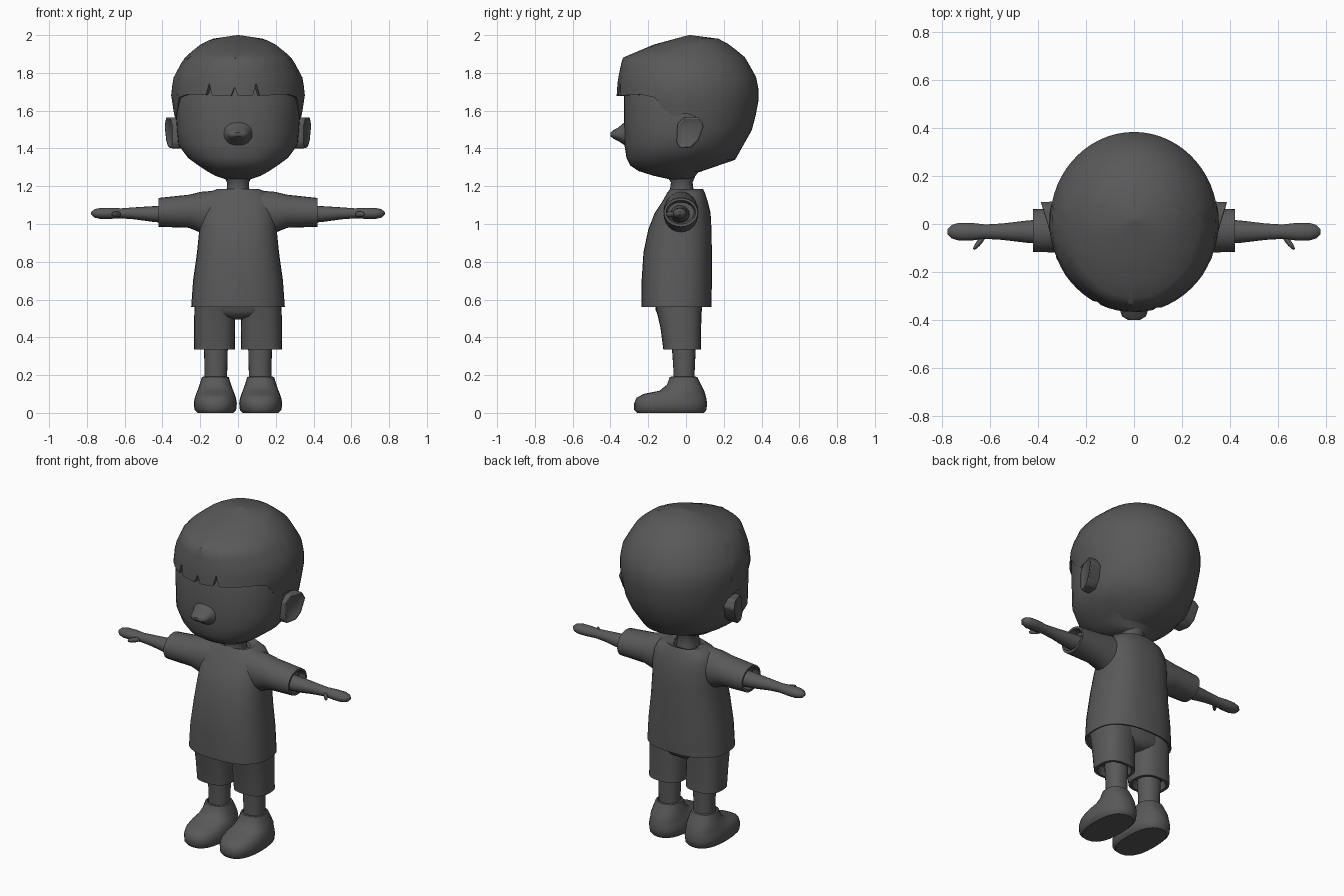
import bpy
import bmesh
from math import sin, cos, pi, radians, copysign

default_cube = bpy.data.objects.get("Cube")
if default_cube:
    bpy.data.objects.remove(default_cube, do_unlink=True)

# One plain material for the whole figure
GREY = (0.1, 0.1, 0.1, 1)
clay = bpy.data.materials.new("dark grey")
clay.use_nodes = True
clay.diffuse_color = GREY
shader = next(n for n in clay.node_tree.nodes if n.type == 'BSDF_PRINCIPLED')
shader.inputs["Base Color"].default_value = GREY


def finish(bm, name, sharp_angle=45):
    """Turn a bmesh into a smooth-shaded object that keeps its sharp edges."""
    bmesh.ops.recalc_face_normals(bm, faces=bm.faces)
    mesh = bpy.data.meshes.new(name)
    bm.to_mesh(mesh)
    bm.free()
    mesh.materials.append(clay)
    mesh.shade_smooth()
    mesh.set_sharp_from_angle(angle=radians(sharp_angle))
    obj = bpy.data.objects.new(name, mesh)
    bpy.context.scene.collection.objects.link(obj)
    return obj


def bridge(bm, lower, upper):
    """Join two closed rings of vertices with quads."""
    count = len(lower)
    for i in range(count):
        j = (i + 1) % count
        bm.faces.new((lower[i], lower[j], upper[j], upper[i]))


def rounded(value, power):
    return copysign(abs(value) ** (2 / power), value)


def loft(name, sections, axis='z', center=0, side=1, power=2.2, segments=24):
    """Skin rings along an axis; a section is (position, half width, low, high)."""
    bm = bmesh.new()
    rings = []
    for position, half, low, high in sections:
        ring = []
        for i in range(segments):
            angle = 2 * pi * i / segments
            u = center + half * rounded(cos(angle), power)
            v = (low + high) / 2 + (high - low) / 2 * rounded(sin(angle), power)
            x, y, z = {'x': (position, u, v),
                       'y': (u, position, v),
                       'z': (u, v, position)}[axis]
            ring.append(bm.verts.new((x * side, y, z)))
        rings.append(ring)
    for lower, upper in zip(rings, rings[1:]):
        bridge(bm, lower, upper)
    bm.faces.new(rings[0])
    bm.faces.new(rings[-1])
    return finish(bm, name)


def sample(table, key):
    """Linear interpolation of table rows by their first entry."""
    for first, second in zip(table, table[1:]):
        if key <= second[0]:
            t = max(0, (key - first[0]) / (second[0] - first[0]))
            return [a + (b - a) * t for a, b in zip(first[1:], second[1:])]
    return list(table[-1][1:])


# Head, nose and neck
loft("head", [(1.235, .06, -.08, .03), (1.255, .12, -.17, .05),
              (1.28, .165, -.25, .07), (1.31, .21, -.295, .12),
              (1.35, .265, -.315, .2), (1.42, .316, -.326, .26),
              (1.5, .325, -.328, .3), (1.68, .335, -.328, .34),
              (1.8, .3, -.29, .31)], power=2.3, segments=40)
loft("nose", [(-.3, .09, 1.4, 1.56), (-.33, .07, 1.42, 1.535),
              (-.36, .058, 1.44, 1.51), (-.385, .05, 1.452, 1.497),
              (-.4, .025, 1.465, 1.484)], axis='y')
loft("neck", [(1.1, .07, -.1, .05), (1.18, .06, -.085, .04),
              (1.22, .058, -.08, .035), (1.28, .09, -.12, .06)])

# Hair cap: outline by height, and hairline height by angle from the front
HAIR = [(1.34, .25, -.33, .26), (1.42, .31, -.33, .305),
        (1.5, .327, -.335, .35), (1.58, .338, -.345, .37),
        (1.68, .354, -.368, .389), (1.77, .344, -.36, .375),
        (1.88, .285, -.336, .315), (1.95, .2, -.17, .23),
        (1.98, .14, -.06, .177), (2, .005, .015, .025)]
HAIRLINE = [(0, 1.677), (50, 1.685), (62, 1.67), (69, 1.61), (76, 1.57),
            (88, 1.585), (96, 1.57), (98, 1.5), (101, 1.34), (180, 1.34)]
NOTCHES = {-26: 1.745, -3: 1.725, 16: 1.745}


def hairline(degrees):
    for middle, peak in NOTCHES.items():
        if degrees == middle:
            return peak
    return sample(HAIRLINE, abs(degrees))[0]


def hair_point(degrees, z):
    half, front, back = sample(HAIR, z)
    angle = radians(degrees)
    return (half * sin(angle),
            (front + back) / 2 - (back - front) / 2 * cos(angle), z)


def build_hair():
    columns = set(range(-180, 180, 6))
    columns |= {s * row[0] for row in HAIRLINE[1:-1] for s in (1, -1)}
    for middle in NOTCHES:
        columns -= set(range(middle - 3, middle + 4))
        columns |= {middle - 3, middle, middle + 3}
    columns = sorted(columns)
    steps = 14
    bm = bmesh.new()
    # tucked-under rim: thick fringe in front, slanted nape behind
    rim = []
    for degrees in columns:
        x, y, z = hair_point(degrees, hairline(degrees))
        if abs(degrees) > 100:
            rim.append(bm.verts.new((x * .4, .04 + y * .12, 1.275)))
        else:
            rim.append(bm.verts.new((x * .88, y * .88, z)))
    rings = [rim]
    for step in range(steps):
        rise = sin(step / (steps - 1) * pi / 2)
        ring = []
        for degrees in columns:
            bottom = hairline(degrees)
            ring.append(bm.verts.new(
                hair_point(degrees, bottom + (2 - bottom) * rise)))
        rings.append(ring)
    for lower, upper in zip(rings, rings[1:]):
        bridge(bm, lower, upper)
    bm.faces.new(rings[-1])
    finish(bm, "hair")


build_hair()


def build_ear(name, side):
    """Slab that flares outward to the back, with a hollowed outer face."""
    outline = [(-.05, 1.43), (-.045, 1.53), (-.01, 1.565), (.07, 1.565),
               (.095, 1.52), (.065, 1.44), (.03, 1.405), (-.03, 1.4)]
    bm = bmesh.new()
    inner = [bm.verts.new((side * .28, y, z)) for y, z in outline]
    outer = [bm.verts.new((side * (.365 + y * .3), y, z)) for y, z in outline]
    bridge(bm, inner, outer)
    bm.faces.new(inner)
    face = bm.faces.new(outer)
    bmesh.ops.recalc_face_normals(bm, faces=bm.faces)
    bmesh.ops.inset_individual(bm, faces=[face], thickness=.025, depth=-.012)
    ear = finish(bm, name)
    bevel = ear.modifiers.new("soft edges", 'BEVEL')
    bevel.width = .01
    bevel.segments = 2


# Shirt body with a hollow hem and collar, and the shorts' seat
loft("shirt", [(.6, .22, -.205, .11), (.565, .235, -.22, .12),
               (.56, .248, -.235, .135), (.7, .238, -.235, .137),
               (.85, .217, -.225, .137), (.97, .205, -.2, .135),
               (1.06, .2, -.165, .13), (1.12, .19, -.125, .115),
               (1.165, .165, -.1, .1), (1.185, .11, -.085, .09),
               (1.17, .075, -.09, .055), (1.13, .06, -.08, .04)],
     power=2.5, segments=32)
loft("shorts_seat", [(.495, .05, -.09, .04), (.51, .13, -.14, .07),
                     (.54, .215, -.16, .085), (.65, .22, -.17, .09)],
     power=2.6)

# Paired parts
for label, side in (("left", 1), ("right", -1)):
    build_ear(label + "_ear", side)
    loft(label + "_sleeve", [(.08, .09, .94, 1.18), (.2, .093, .955, 1.17),
                             (.26, .092, .98, 1.155), (.42, .09, .985, 1.138),
                             (.42, .078, 1, 1.125), (.38, .07, 1.01, 1.115)],
         axis='x', center=-.027, side=side, power=2)
    loft(label + "_arm", [(.36, .052, 1.005, 1.1), (.44, .047, 1.01, 1.095),
                          (.55, .034, 1.025, 1.088), (.62, .03, 1.03, 1.083),
                          (.68, .037, 1.027, 1.086), (.73, .037, 1.027, 1.085),
                          (.76, .028, 1.034, 1.078), (.777, .01, 1.05, 1.064)],
         axis='x', center=-.032, side=side, power=2, segments=16)

    # thumb: small tapered ball pointing forward and outward
    bm = bmesh.new()
    bmesh.ops.create_uvsphere(bm, u_segments=12, v_segments=8, radius=1)
    for v in bm.verts:
        x, y, z = v.co
        v.co = (side * (.643 + x * .014 - y * .024),
                -.074 + y * .034, 1.052 + z * .015)
    finish(bm, label + "_thumb")

    loft(label + "_shorts_leg", [(.38, .08, -.09, .05), (.335, .09, -.105, .065),
                                 (.335, .108, -.12, .08), (.45, .109, -.135, .08),
                                 (.6, .106, -.17, .085)],
         center=.124, side=side, power=2.6)
    loft(label + "_shin", [(.15, .06, -.066, .046), (.22, .06, -.066, .046),
                           (.42, .065, -.08, .055)], center=.117, side=side)
    loft(label + "_shoe", [(0, .095, -.26, .095), (.015, .11, -.274, .108),
                           (.05, .114, -.275, .112), (.08, .109, -.262, .107),
                           (.1, .102, -.225, .102), (.117, .095, -.14, .096),
                           (.15, .083, -.1, .08), (.19, .071, -.086, .06),
                           (.192, .062, -.075, .05), (.17, .058, -.07, .045)],
         center=.12, side=side, power=2.4)
